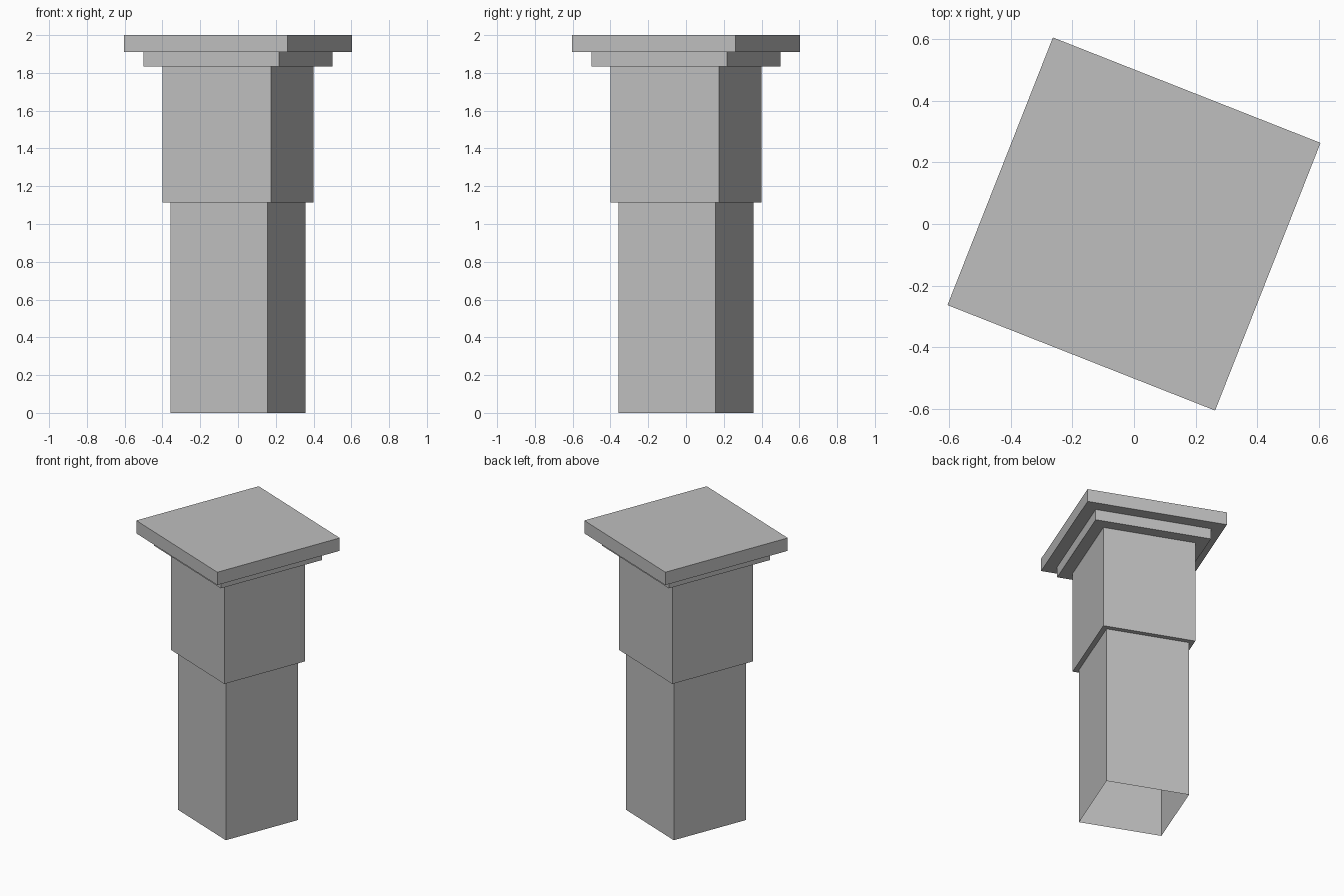
import bpy
import bmesh
import math

cube = bpy.data.objects.get("Cube")
if cube:
    bpy.data.objects.remove(cube, do_unlink=True)

grey = bpy.data.materials.new("stone_grey")
grey.use_nodes = True
colour = (0.52, 0.52, 0.52, 1.0)
grey.diffuse_color = colour
grey.node_tree.nodes["Principled BSDF"].inputs["Base Color"].default_value = colour

# Stepped outline from foot to cap: (corner radius, height)
profile = [
    (0.39, 0.0), (0.39, 1.115),      # shaft
    (0.435, 1.115), (0.435, 1.835),  # upper block
    (0.545, 1.835), (0.545, 1.91),   # moulding
    (0.659, 1.91), (0.659, 2.0),     # cap slab
]
TURN = math.radians(23.5)


def square_ring(bm, radius, z):
    angles = [TURN + i * math.pi / 2 for i in range(4)]
    return [bm.verts.new((radius * math.cos(a), radius * math.sin(a), z))
            for a in angles]


# Hollow pillar shell, open at the foot and closed by the cap
bm = bmesh.new()
rings = [square_ring(bm, r, z) for r, z in profile]
for low, high in zip(rings, rings[1:]):
    for i in range(4):
        j = (i + 1) % 4
        bm.faces.new((low[i], low[j], high[j], high[i]))
bm.faces.new(rings[-1])

mesh = bpy.data.meshes.new("square_pillar")
bm.to_mesh(mesh)
bm.free()
mesh.materials.append(grey)
pillar = bpy.data.objects.new("square_pillar", mesh)
bpy.context.collection.objects.link(pillar)
